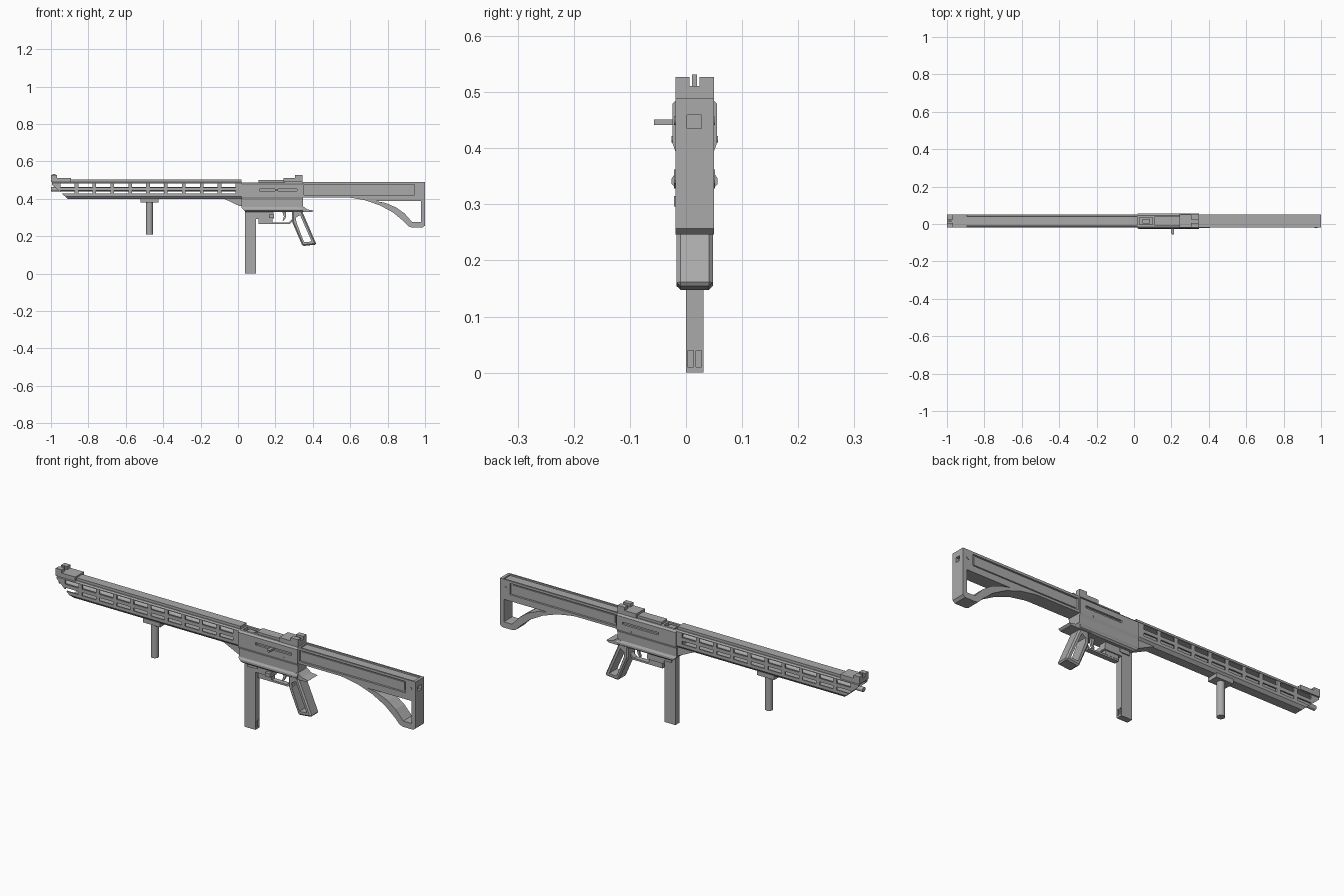
import bpy, bmesh, math
from mathutils import Matrix, Vector

old = bpy.data.objects.get("Cube")
if old:
    bpy.data.objects.remove(old, do_unlink=True)

grey = bpy.data.materials.new("mid_grey")
grey.use_nodes = True
grey.diffuse_color = (0.4, 0.4, 0.4, 1)
grey.node_tree.nodes["Principled BSDF"].inputs["Base Color"].default_value = (0.4, 0.4, 0.4, 1)

YC = 0.0155          # centre plane of the body
SIDE = (-0.019, 0.05)  # usual body width


def finish(name, bm):
    bmesh.ops.recalc_face_normals(bm, faces=bm.faces)
    mesh = bpy.data.meshes.new(name)
    bm.to_mesh(mesh)
    bm.free()
    mesh.materials.append(grey)
    obj = bpy.data.objects.new(name, mesh)
    bpy.context.collection.objects.link(obj)
    return obj


def prism(name, pts, axis, span, bevel=0):
    """Extrude (x, z) points along y, or (y, z) points along x."""
    bm = bmesh.new()
    place = (lambda u, v: (u, span[0], v)) if axis == "y" else (lambda u, v: (span[0], u, v))
    face = bm.faces.new([bm.verts.new(place(u, v)) for u, v in pts])
    depth = span[1] - span[0]
    new = bmesh.ops.extrude_face_region(bm, geom=[face])["geom"]
    move = Vector((0, depth, 0) if axis == "y" else (depth, 0, 0))
    bmesh.ops.translate(bm, vec=move, verts=[g for g in new if isinstance(g, bmesh.types.BMVert)])
    if bevel:
        bmesh.ops.recalc_face_normals(bm, faces=bm.faces)
        bmesh.ops.bevel(bm, geom=bm.edges[:], offset=bevel, segments=1, affect="EDGES")
    return finish(name, bm)


def boxes(name, items):
    """Join boxes given as (x range, y range, z range)."""
    bm = bmesh.new()
    for ranges in items:
        mid = [(a + b) / 2 for a, b in ranges]
        size = [b - a for a, b in ranges]
        mat = Matrix.Translation(mid) @ Matrix.Diagonal((*size, 1))
        bmesh.ops.create_cube(bm, size=1, matrix=mat)
    return finish(name, bm)


def cylinder(name, centre, radius, length, axis, sides=20):
    bm = bmesh.new()
    turn = {"x": Matrix.Rotation(math.pi / 2, 4, "Y"), "y": Matrix.Rotation(math.pi / 2, 4, "X"),
            "z": Matrix.Identity(4)}[axis]
    bmesh.ops.create_cone(bm, cap_ends=True, segments=sides, radius1=radius, radius2=radius,
                          depth=length, matrix=Matrix.Translation(centre) @ turn)
    obj = finish(name, bm)
    activate(obj)
    bpy.ops.object.shade_smooth_by_angle(angle=math.radians(35))
    return obj


def activate(obj):
    bpy.ops.object.select_all(action="DESELECT")
    obj.select_set(True)
    bpy.context.view_layer.objects.active = obj


def cut(obj, cutter):
    cutter.hide_render = True
    mod = obj.modifiers.new("cut", "BOOLEAN")
    mod.operation, mod.solver, mod.object = "DIFFERENCE", "EXACT", cutter
    activate(obj)
    bpy.ops.object.modifier_apply(modifier=mod.name)
    bpy.data.objects.remove(cutter, do_unlink=True)


def mirrored(half):
    """Close a (half width, z) outline around the centre plane."""
    return [(YC + w, z) for w, z in half] + [(YC - w, z) for w, z in reversed(half)]


WIDE = (-0.2, 0.2)

# Handguard: hollow tube with two rows of slots and a raked nose
guard = prism("handguard", mirrored([(0.028, 0.49), (0.0345, 0.484), (0.0345, 0.412), (0.022, 0.398)]),
              "x", (-0.995, 0.02))
cut(guard, boxes("bore_cutter", [((-1.1, 0), (-0.012, 0.043), (0.411, 0.4835))]))
slots = []
for k in range(10):
    x = -0.911 + 0.0955 * k
    slots += [((x - 0.038, x + 0.038), WIDE, z) for z in ((0.46, 0.481), (0.427, 0.443))]
cut(guard, boxes("slot_cutter", slots))
cut(guard, prism("nose_cutter", [(-1.1, 0.48), (-1, 0.48), (-0.908, 0.397), (-0.908, 0.35), (-1.1, 0.35)],
                 "y", WIDE))
boxes("top_rail", [((-0.99, 0.02), (-0.008, 0.039), (0.488, 0.503))])
cylinder("barrel", (-0.49, YC, 0.45), 0.012, 1.02, "x")
prism("handguard_bracket", [(-0.085, 0.405), (0.03, 0.405), (0.03, 0.36), (0.01, 0.36)], "y", (-0.01, 0.041))

# Forward vertical grip
boxes("foregrip_mount", [((-0.52, -0.425), (-0.012, 0.043), (0.38, 0.402))])
cylinder("foregrip", (-0.473, YC, 0.296), 0.0185, 0.172, "z")

# Receiver with side slots and a top opening
receiver = prism("receiver", mirrored([(0.031, 0.488), (0.04, 0.479), (0.04, 0.41), (0.0345, 0.395),
                                       (0.0345, 0.356), (0.041, 0.346), (0.041, 0.336), (0.033, 0.329)]),
                 "x", (0.018, 0.347))
cut(receiver, boxes("receiver_cutter",
                    [((0.115, 0.315), y, (0.441, 0.453)) for y in ((-0.1, -0.014), (0.045, 0.1))]
                    + [((0.03, 0.1), (-0.004, 0.035), (0.472, 0.6))]))
cut(receiver, prism("heel_cutter", [(0, 0.36), (0.018, 0.352), (0.042, 0.329), (0.042, 0.3), (0, 0.3)], "y", WIDE))
boxes("bolt", [((0.045, 0.085), (0.003, 0.028), (0.46, 0.483))])
boxes("receiver_top_plate", [((0.11, 0.25), (-0.008, 0.039), (0.486, 0.5))])
boxes("charging_handle", [((0.198, 0.214), (-0.05, -0.005), (0.441, 0.451)),
                          ((0.203, 0.214), (-0.057, -0.048), (0.441, 0.451))])
for i, y in enumerate((-0.019, 0.05)):
    cylinder(f"receiver_pin_{i}", (0.27, y, 0.416), 0.006, 0.014, "y", 12)

# Front and rear sights: base, two ears and a centre post
for name, base, ear in (("front_sight", (-1, -0.892), (-1, -0.967)), ("rear_sight", (0.242, 0.346), (0.306, 0.346))):
    floor = 0.489
    boxes(name + "_base", [(base, SIDE, (floor, 0.511))])
    boxes(name + "_ears", [(ear, (-0.019, 0.006), (0.508, 0.527)), (ear, (0.024, 0.05), (0.508, 0.527))])
mid = (-0.992, -0.975)
boxes("front_sight_post", [(mid, (0.011, 0.02), (0.508, 0.531))])

# Magazine with a notch near the foot
magazine = boxes("magazine", [((0.037, 0.097), (0, 0.031), (0, 0.345))])
cut(magazine, boxes("notch_cutter", [((0.09, 0.12), y, (0.01, 0.04)) for y in ((0.003, 0.013), (0.018, 0.028))]))

# Trigger group
boxes("trigger_housing", [((0.097, 0.19), (-0.004, 0.035), (0.292, 0.335)),
                          ((0.11, 0.185), (0.002, 0.029), (0.272, 0.295)),
                          ((0.055, 0.11), (-0.006, 0.037), (0.31, 0.335)),
                          ((0.165, 0.192), (-0.021, 0.035), (0.296, 0.315))])
prism("trigger_guard", [(0.11, 0.264), (0.275, 0.264), (0.3, 0.29), (0.3, 0.3), (0.27, 0.273), (0.11, 0.273)],
      "y", (0.003, 0.028))
prism("trigger", [(0.235, 0.335), (0.258, 0.335), (0.256, 0.3), (0.243, 0.28), (0.238, 0.284), (0.246, 0.305)],
      "y", (0.01, 0.021))

# Skeleton pistol grip with a rear tang
grip = prism("pistol_grip", [(0.29, 0.335), (0.29, 0.275), (0.345, 0.147), (0.42, 0.155), (0.342, 0.335)],
             "y", (-0.017, 0.048), bevel=0.007)
cut(grip, prism("grip_cutter", [(0.31, 0.3), (0.312, 0.275), (0.353, 0.168), (0.394, 0.171), (0.332, 0.312)],
                "y", WIDE))
prism("grip_tang", [(0.28, 0.334), (0.345, 0.362), (0.37, 0.343), (0.406, 0.337), (0.395, 0.328), (0.28, 0.328)],
      "y", (-0.021, 0.052))

# Stock beam with recessed panels
stock = boxes("stock_beam", [((0.345, 0.95), SIDE, (0.408, 0.489))])
cut(stock, boxes("panel_cutter", [((0.354, 0.944), y, (0.42, 0.477)) for y in ((-0.1, -0.009), (0.04, 0.1))]
                 + [((0.354, 1.1), (-0.011, 0.042), (0.482, 0.6))]))
boxes("stock_side_panels", [((0.364, 0.934), (-0.013, 0.044), (0.429, 0.469))])
butt = boxes("butt_block", [((0.946, 1), SIDE, (0.408, 0.489))])
cut(butt, boxes("butt_cutter", [((0.985, 1.1), (0.002, 0.028), (0.435, 0.459)),
                                ((0.94, 0.985), (-0.011, 0.042), (0.482, 0.6))]))
for i, y in enumerate(SIDE):
    cylinder(f"butt_screw_{i}", (0.972, y, 0.449), 0.008, 0.004, "y", 12)

# Open lower stock with a curved underside
lower = prism("lower_stock", [(0.53, 0.412), (0.6, 0.406), (0.68, 0.392), (0.76, 0.364), (0.83, 0.326), (0.885, 0.28),
                              (0.912, 0.252), (0.93, 0.246), (0.988, 0.246), (1, 0.257), (1, 0.412)], "y", SIDE)
cut(lower, prism("lower_stock_cutter", [(0.735, 0.388), (0.978, 0.388), (0.978, 0.275), (0.932, 0.275), (0.89, 0.322),
                                        (0.845, 0.354), (0.79, 0.377)], "y", WIDE))
